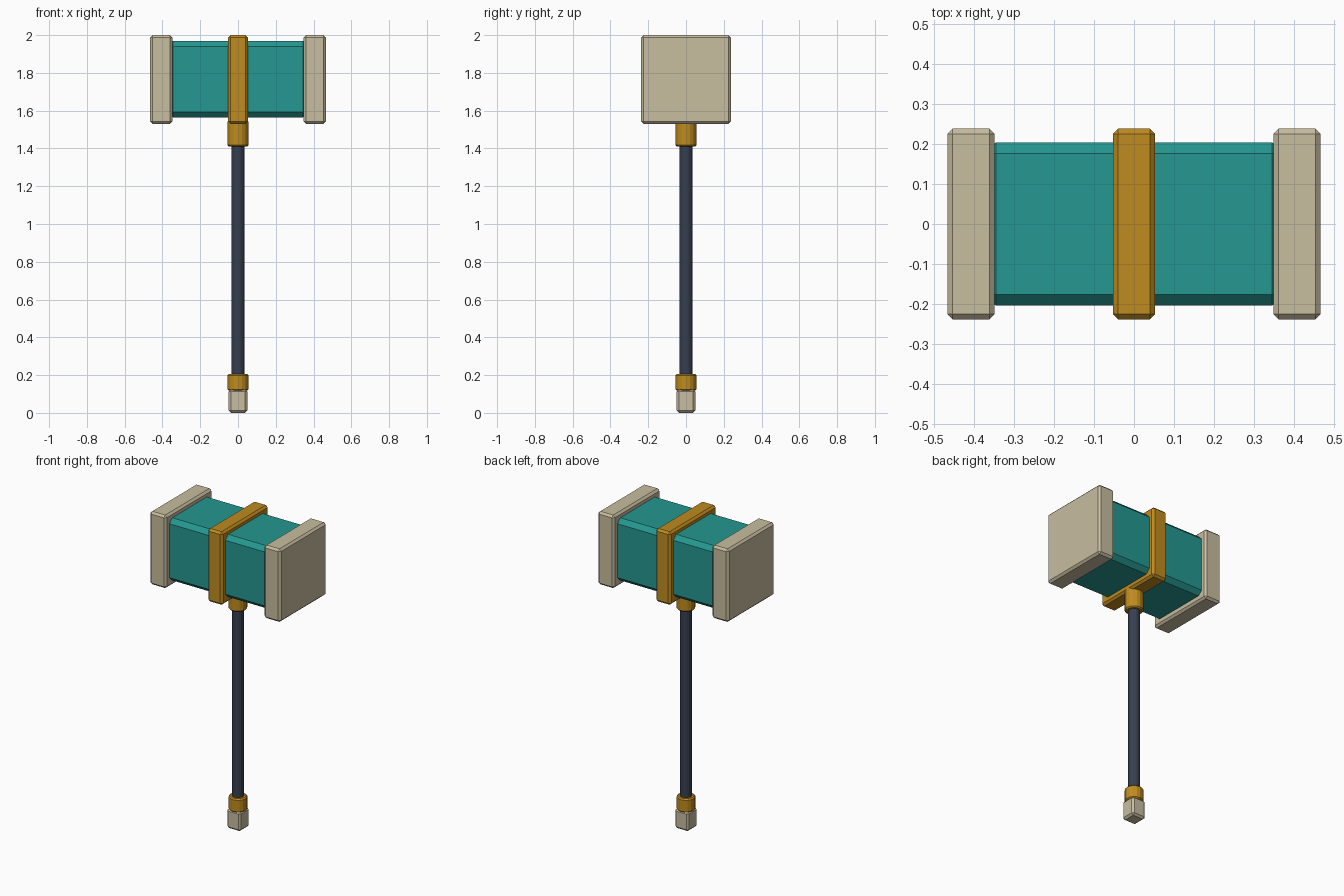
import bpy
import bmesh

default = bpy.data.objects.get("Cube")
if default:
    bpy.data.objects.remove(default, do_unlink=True)


def make_material(name, rgb):
    mat = bpy.data.materials.new(name)
    mat.use_nodes = True
    mat.diffuse_color = (*rgb, 1)
    bsdf = next(n for n in mat.node_tree.nodes if n.type == "BSDF_PRINCIPLED")
    bsdf.inputs["Base Color"].default_value = (*rgb, 1)
    return mat


teal = make_material("teal", (0.018, 0.31, 0.28))
cream = make_material("cream", (0.58, 0.51, 0.35))
gold = make_material("gold", (0.52, 0.26, 0.014))
navy = make_material("dark_slate", (0.038, 0.05, 0.077))


def finish(name, bm, mat):
    mesh = bpy.data.meshes.new(name)
    bm.to_mesh(mesh)
    bm.free()
    mesh.materials.append(mat)
    obj = bpy.data.objects.new(name, mesh)
    bpy.context.collection.objects.link(obj)
    return obj


def chamfered_box(name, x, half_x, half_y, z0, z1, chamfer, mat):
    bm = bmesh.new()
    bmesh.ops.create_cube(bm, size=2)
    bmesh.ops.scale(bm, vec=(half_x, half_y, (z1 - z0) / 2), verts=bm.verts)
    bmesh.ops.translate(bm, vec=(x, 0, (z0 + z1) / 2), verts=bm.verts)
    bmesh.ops.bevel(bm, geom=bm.edges[:], offset=chamfer, segments=1,
                    affect="EDGES", profile=0.5)
    return finish(name, bm, mat)


def rod(name, radius, z0, z1, chamfer, mat, sides=16):
    bm = bmesh.new()
    bmesh.ops.create_cone(bm, cap_ends=True, segments=sides,
                          radius1=radius, radius2=radius, depth=z1 - z0)
    bmesh.ops.translate(bm, vec=(0, 0, (z0 + z1) / 2), verts=bm.verts)
    if chamfer:
        rims = [e for e in bm.edges
                if abs(e.verts[0].co.z - e.verts[1].co.z) < 1e-4]
        bmesh.ops.bevel(bm, geom=rims, offset=chamfer, segments=1,
                        affect="EDGES", profile=0.5)
    return finish(name, bm, mat)


# Hammer head, its centre band and striking caps
chamfered_box("head", 0, 0.373, 0.204, 1.565, 1.968, 0.028, teal)
chamfered_box("head_band", 0, 0.053, 0.238, 1.53, 2.0, 0.013, gold)
for side, label in ((1, "left"), (-1, "right")):
    chamfered_box(label + "_cap", side * 0.407, 0.059, 0.238,
                  1.53, 2.0, 0.013, cream)

# Handle with collars and pommel
rod("handle", 0.035, 0.15, 1.5, 0, navy)
rod("upper_collar", 0.055, 1.41, 1.55, 0.007, gold)
rod("lower_collar", 0.055, 0.118, 0.206, 0.007, gold)
chamfered_box("pommel", 0, 0.049, 0.049, 0.0, 0.125, 0.012, cream)
